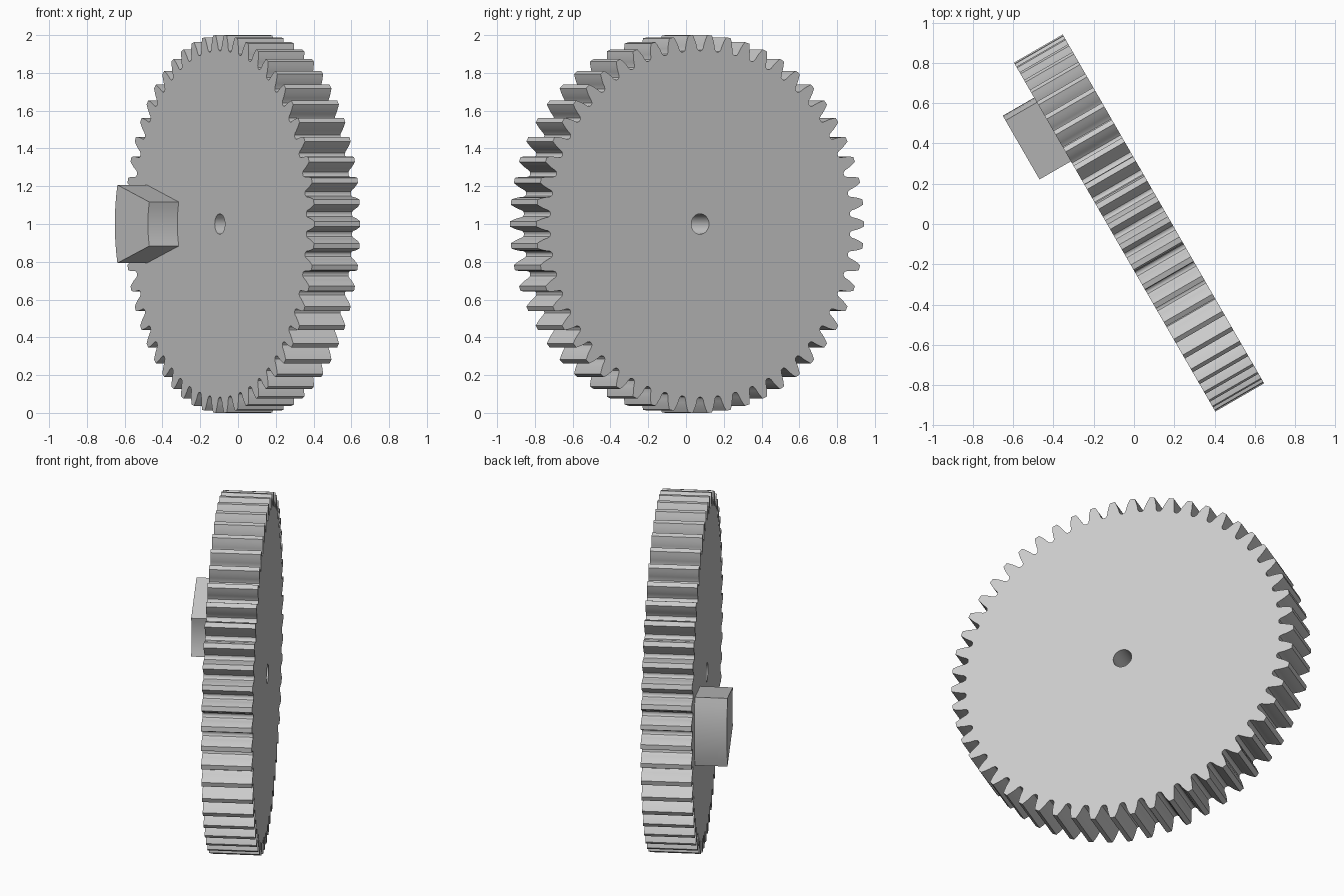
import bpy, bmesh, math
from mathutils import Matrix, Vector

if "Cube" in bpy.data.objects:
    bpy.data.objects.remove(bpy.data.objects["Cube"])

TEETH = 54
HALF = 0.14          # half the gear thickness
HOLE_R = 0.054

grey = bpy.data.materials.new("plain grey")
grey.diffuse_color = (0.6, 0.6, 0.6, 1)
grey.use_nodes = True
grey.node_tree.nodes["Principled BSDF"].inputs["Base Color"].default_value = grey.diffuse_color

# Local x = radial direction, local y = up, local z = gear axis
c, s = math.cos(math.radians(30)), 0.5
frame = Matrix(((-s, 0, c, 0.025), (c, 0, s, 0.005), (0, 1, 0, 1.0), (0, 0, 0, 1)))


def polar(r, a):
    return (r * math.cos(a), r * math.sin(a))


def extruded(name, loops, z0, z1):
    """Fill closed outlines (later ones become holes) and extrude along the axis."""
    bm = bmesh.new()
    edges = []
    for loop in loops:
        vs = [bm.verts.new((x, y, z0)) for x, y in loop]
        edges += [bm.edges.new((vs[i - 1], vs[i])) for i in range(len(vs))]
    bmesh.ops.triangle_fill(bm, edges=edges, use_beauty=True, use_dissolve=False,
                            normal=Vector((0, 0, 1)))
    ext = bmesh.ops.extrude_face_region(bm, geom=bm.faces[:], use_keep_orig=True)
    top = [g for g in ext["geom"] if isinstance(g, bmesh.types.BMVert)]
    bmesh.ops.translate(bm, verts=top, vec=(0, 0, z1 - z0))
    bmesh.ops.recalc_face_normals(bm, faces=bm.faces[:])
    me = bpy.data.meshes.new(name)
    bm.to_mesh(me)
    bm.free()
    ob = bpy.data.objects.new(name, me)
    bpy.context.collection.objects.link(ob)
    me.materials.append(grey)
    ob.matrix_world = frame
    bpy.ops.object.select_all(action='DESELECT')
    ob.select_set(True)
    bpy.context.view_layer.objects.active = ob
    bpy.ops.object.shade_smooth_by_angle(angle=math.radians(30))
    return ob


# Gear wheel: one tooth flank as (radius, half width), mirrored and repeated
flank = [(0.917, 0.0485), (0.921, 0.041), (0.932, 0.0355), (0.948, 0.0325),
         (0.965, 0.028), (0.983, 0.0215), (1.001, 0.014)]
outline = []
for t in range(TEETH):
    mid = 2 * math.pi * t / TEETH
    outline += [polar(r, mid - w / r) for r, w in flank]
    outline += [polar(r, mid + w / r) for r, w in reversed(flank)]
hole = [polar(HOLE_R, 2 * math.pi * i / 32) for i in range(32)]
extruded("gear_wheel", [outline, hole], -HALF, HALF)

# Sector-shaped block standing on one face
angles = [math.radians(-15 + 30 * i / 8) for i in range(9)]
sector = [polar(0.80, a) for a in angles] + [polar(0.45, a) for a in reversed(angles)]
extruded("sector_block", [sector], -0.32, -HALF + 0.005)
